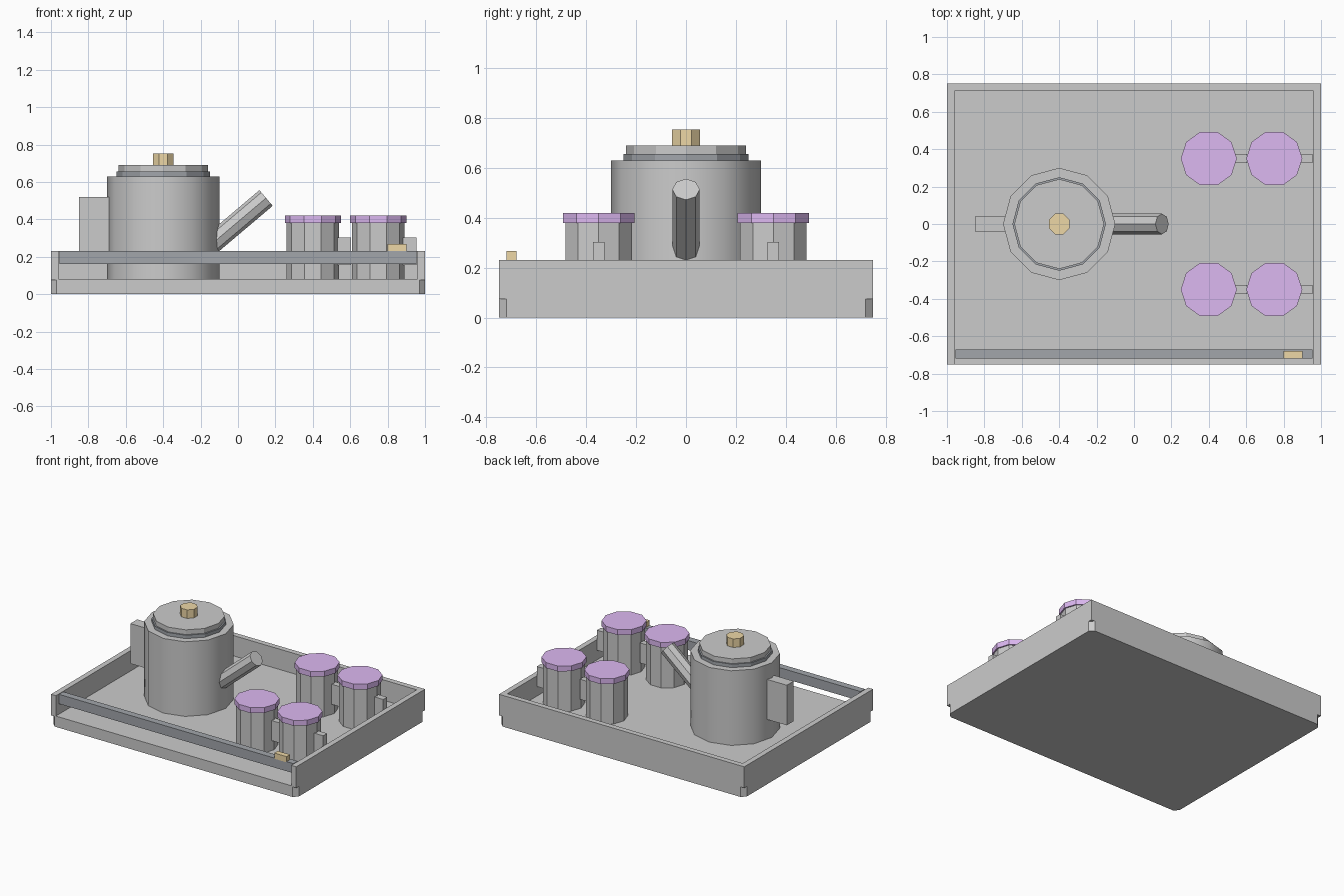
import bpy, bmesh
from math import radians, cos, sin
from mathutils import Vector, Matrix

if "Cube" in bpy.data.objects:
    bpy.data.objects.remove(bpy.data.objects["Cube"])


def material(name, rgb):
    m = bpy.data.materials.new(name)
    m.diffuse_color = (*rgb, 1)
    m.use_nodes = True
    m.node_tree.nodes["Principled BSDF"].inputs["Base Color"].default_value = m.diffuse_color
    return m


DARK = material("dark_grey", (0.36, 0.38, 0.41))
GOLD = material("gold", (0.85, 0.68, 0.38))
PURPLE = material("purple", (0.72, 0.48, 0.88))


def finish(name, bm, mat=None, smooth=None):
    me = bpy.data.meshes.new(name)
    bm.to_mesh(me)
    bm.free()
    ob = bpy.data.objects.new(name, me)
    bpy.context.collection.objects.link(ob)
    if mat:
        me.materials.append(mat)
    if smooth:
        bpy.ops.object.select_all(action='DESELECT')
        ob.select_set(True)
        bpy.context.view_layer.objects.active = ob
        bpy.ops.object.shade_smooth_by_angle(angle=radians(smooth))
    return ob


def box(name, x, y, z, mat=None, chamfer=0):
    """Box from (min, max) ranges, optionally with chamfered upright edges."""
    bm = bmesh.new()
    size = Vector((x[1] - x[0], y[1] - y[0], z[1] - z[0]))
    mid = Vector((sum(x) / 2, sum(y) / 2, sum(z) / 2))
    bmesh.ops.create_cube(bm, size=1, matrix=Matrix.Translation(mid) @ Matrix.Diagonal((*size, 1)))
    if chamfer:
        upright = [e for e in bm.edges if abs(e.verts[0].co.z - e.verts[1].co.z) > 1e-4]
        bmesh.ops.bevel(bm, geom=upright, offset=chamfer, segments=1, affect='EDGES')
    return finish(name, bm, mat)


def prism(name, start, end, r, sides, mat=None, smooth=None, turn=0):
    """Straight cylinder between two points, first corner on the local x axis."""
    a, b = Vector(start), Vector(end)
    d = b - a
    tilt = Vector((0, 0, 1)).rotation_difference(d).to_matrix().to_4x4()
    spin = Matrix.Rotation(radians(turn), 4, 'Z')
    bm = bmesh.new()
    ring = [bm.verts.new((r * cos(radians(360 * i / sides)), r * sin(radians(360 * i / sides)), 0))
            for i in range(sides)]
    base = bm.faces.new(ring)
    top = bmesh.ops.extrude_face_region(bm, geom=[base])["geom"]
    bmesh.ops.translate(bm, vec=(0, 0, d.length), verts=[v for v in top if isinstance(v, bmesh.types.BMVert)])
    bmesh.ops.transform(bm, matrix=Matrix.Translation(a) @ tilt @ spin, verts=bm.verts)
    bmesh.ops.recalc_face_normals(bm, faces=bm.faces)
    return finish(name, bm, mat, smooth)


# Tray: chamfered base, three walls, raised front rail with a latch
box("tray_base", (-1, 1), (-0.75, 0.75), (0, 0.08), chamfer=0.03)
for side, s in (("left", -1), ("right", 1)):
    box(f"tray_wall_{side}", sorted((s * 0.96, s)), (-0.75, 0.75), (0.075, 0.23))
box("tray_wall_back", (-0.96, 0.96), (0.71, 0.75), (0.075, 0.23))
box("front_rail", (-0.955, 0.955), (-0.72, -0.67), (0.16, 0.23), DARK)
box("rail_latch", (0.8, 0.9), (-0.72, -0.68), (0.225, 0.267), GOLD)

# Teapot: body, seal ring, lid, knob, handle and slanted spout
PX = -0.4
prism("pot_body", (PX, 0, 0.08), (PX, 0, 0.63), 0.3, 12, smooth=31)
prism("pot_seal", (PX, 0, 0.625), (PX, 0, 0.655), 0.25, 12, DARK)
prism("pot_lid", (PX, 0, 0.65), (PX, 0, 0.69), 0.24, 12)
prism("pot_knob", (PX, 0, 0.685), (PX, 0, 0.753), 0.06, 8, GOLD, turn=22.5)
box("pot_handle", (-0.85, -0.68), (-0.04, 0.04), (0.225, 0.52))
prism("pot_spout", (-0.16, 0, 0.252), (0.15, 0, 0.514), 0.055, 8)

# Four lidded cups with small handles
for row, cy in (("front", -0.35), ("back", 0.35)):
    for col, cx in (("inner", 0.4), ("outer", 0.75)):
        tag = f"{row}_{col}"
        prism(f"cup_body_{tag}", (cx, cy, 0.08), (cx, cy, 0.385), 0.14, 10)
        prism(f"cup_lid_{tag}", (cx, cy, 0.38), (cx, cy, 0.42), 0.15, 10, PURPLE)
        box(f"cup_handle_{tag}", (cx + 0.12, cx + 0.205), (cy - 0.023, cy + 0.023), (0.155, 0.303))
